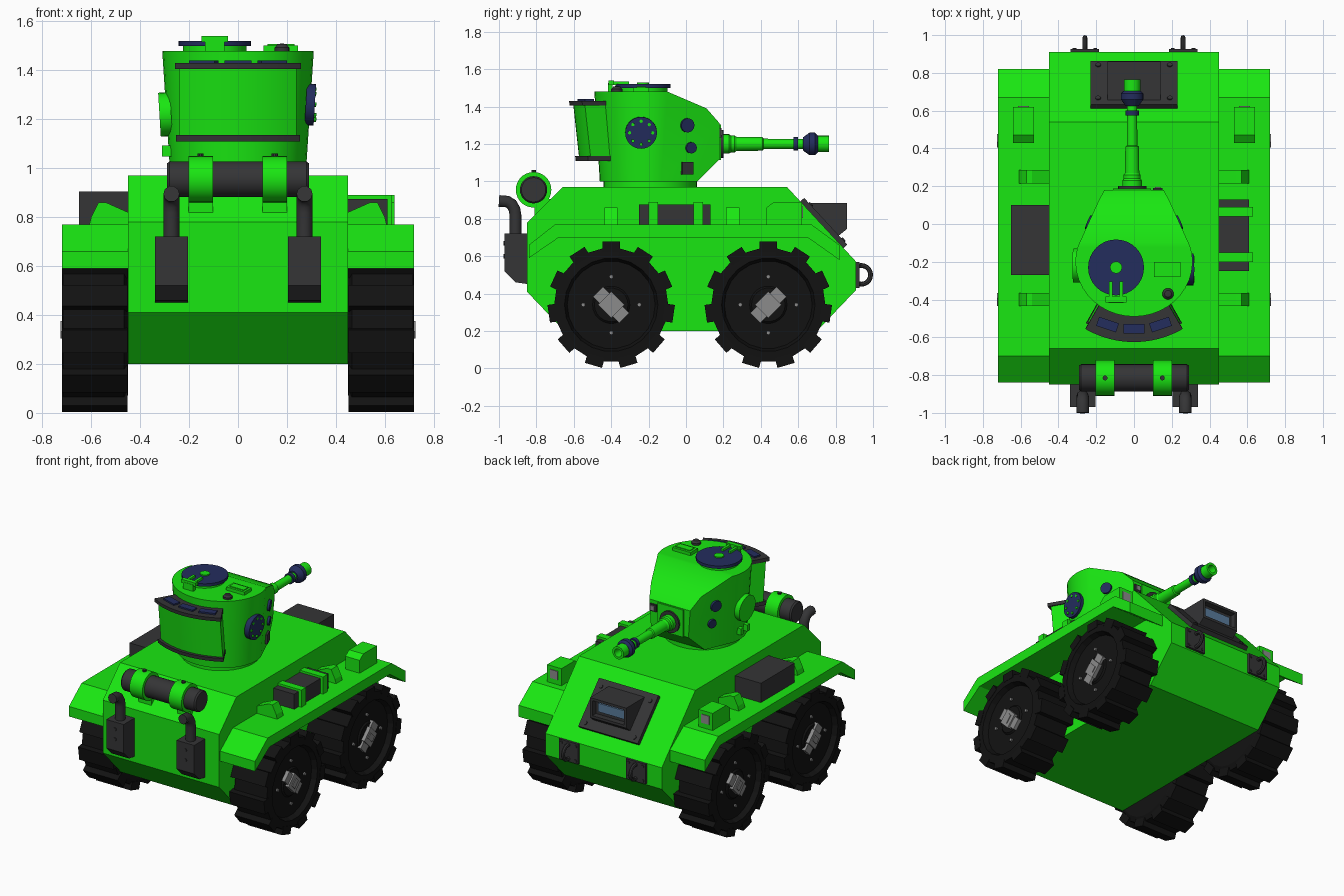
import bpy, bmesh
from math import sin, cos, pi, radians
from mathutils import Matrix, Vector

if "Cube" in bpy.data.objects:
    bpy.data.objects.remove(bpy.data.objects["Cube"])


def mat(name, rgb):
    m = bpy.data.materials.new(name)
    m.diffuse_color = (*rgb, 1)
    m.use_nodes = True
    m.node_tree.nodes["Principled BSDF"].inputs["Base Color"].default_value = m.diffuse_color
    return m


GREEN = mat("green", (0.01, 0.8, 0.006))
DARK = mat("dark_grey", (0.035, 0.035, 0.037))
NAVY = mat("navy", (0.017, 0.026, 0.11))
BLACK = mat("black", (0.006, 0.006, 0.006))
STEEL = mat("steel", (0.26, 0.26, 0.26))
GLASS = mat("glass", (0.1, 0.2, 0.33))


def finish(name, bm, m, smooth=False):
    bmesh.ops.recalc_face_normals(bm, faces=bm.faces)
    me = bpy.data.meshes.new(name)
    bm.to_mesh(me)
    bm.free()
    ob = bpy.data.objects.new(name, me)
    bpy.context.collection.objects.link(ob)
    me.materials.append(m)
    if smooth:
        bpy.ops.object.select_all(action='DESELECT')
        ob.select_set(True)
        bpy.context.view_layer.objects.active = ob
        bpy.ops.object.shade_smooth_by_angle(angle=radians(30))
    return ob


def loft_bm(a, b):
    bm = bmesh.new()
    va, vb = [bm.verts.new(p) for p in a], [bm.verts.new(p) for p in b]
    bm.faces.new(va)
    bm.faces.new(vb[::-1])
    for i in range(len(va)):
        j = (i + 1) % len(va)
        bm.faces.new((va[i], vb[i], vb[j], va[j]))
    return bm


def prism(name, yz, x0, x1, m):
    return finish(name, loft_bm([(x0, *p) for p in yz], [(x1, *p) for p in yz]), m)


def boxes(name, items, m):
    """items: (centre, size) or (centre, size, rotation matrix)"""
    bm = bmesh.new()
    for c, s, *r in items:
        rot = r[0] if r else Matrix.Identity(4)
        bmesh.ops.create_cube(bm, size=1, matrix=Matrix.Translation(c) @ rot @ Matrix.Diagonal((*s, 1)))
    return finish(name, bm, m)


def lathe(name, prof, origins, d, m, n=28, smooth=True):
    """revolve (radius, height) profile about direction d, at one or several origins"""
    bm = bmesh.new()
    rot = Vector(d).to_track_quat('Z', 'Y').to_matrix().to_4x4()
    for o in origins:
        b = bmesh.new()
        vs = [b.verts.new((r, 0, t)) for r, t in prof]
        es = [b.edges.new(p) for p in zip(vs, vs[1:])]
        bmesh.ops.spin(b, geom=vs + es, axis=(0, 0, 1), cent=(0, 0, 0), angle=2 * pi, steps=n)
        bmesh.ops.remove_doubles(b, verts=b.verts, dist=1e-5)
        b.transform(Matrix.Translation(o) @ rot)
        tmp = bpy.data.meshes.new("tmp")
        b.to_mesh(tmp)
        b.free()
        bm.from_mesh(tmp)
        bpy.data.meshes.remove(tmp)
    return finish(name, bm, m, smooth)


def disc(name, o, d, r, h, m, n=24):
    return lathe(name, [(0, -0.02), (r, -0.02), (r, h), (0, h)], o if isinstance(o, list) else [o], d, m, n)


# hull and fenders
prism("hull", [(-.65, .2), (-.85, .41), (-.85, .78), (-.66, .97), (.54, .97), (.91, .57), (.91, .42), (.7, .2)], -.45, .45, GREEN)
FENDER = [(-.84, .59), (-.84, .66), (-.7, .77), (.67, .77), (.82, .66), (.82, .58), (.65, .7), (-.68, .7)]
for s, side in ((-1, "left"), (1, "right")):
    prism(side + "_fender", FENDER, s * .45, s * .72, GREEN)
    # lamp housings with lenses, and wedge brackets
    prism(side + "_lamp_housing", [(.43, .76), (.43, .86), (.47, .89), (.62, .89), (.62, .76)], s * .53, s * .64, GREEN)
    boxes(side + "_lamp_lens", [((s * .585, .62, .835), (.06, .01, .06))], STEEL)
    for y in (-.4, .25):
        w = [(.45, .76), (.45, .82), (.54, .86), (.57, .86), (.6, .8), (.61, .76)]
        finish(side + "_bracket", loft_bm([(s * x, y - .035, z) for x, z in w], [(s * x, y + .035, z) for x, z in w]), GREEN)

    # wheels: tyre, lugs, bolts, hub
    for wy, end in ((-.4, "rear"), (.44, "front")):
        nm = f"{side}_{end}_"
        lathe(nm + "wheel", [(0, 0), (.27, 0), (.305, .015), (.305, .265), (.25, .27), (.235, .235), (.1, .235), (.09, .245), (0, .245)],
              [(s * .45, wy, .34)], (s, 0, 0), BLACK, 22, False)
        lugs = []
        for i in range(11):
            a = 2 * pi * i / 11 + pi / 2
            R = Matrix.Rotation(a, 4, 'X')
            lugs.append((Vector((s * .585, wy, .34)) + R @ Vector((0, .31, 0)), (.268, .055, .095), R))
        boxes(nm + "lugs", lugs, BLACK)
        disc(nm + "bolts", [(s * .685, wy + .15 * cos(k * pi / 2), .34 + .15 * sin(k * pi / 2)) for k in range(4)], (s, 0, 0), .011, .012, STEEL, 8)
        R = Matrix.Rotation(pi / 4 if wy > 0 else -pi / 4, 4, 'X')
        boxes(nm + "hub", [((s * .695, wy, .34), (.03, .2, .075), R), ((s * .7, wy, .34), (.04, .1, .1), R),
                           ((s * .71, wy, .34), (.03, .04, .06), R)], STEEL)

    # exhausts
    prism(side + "_exhaust_box", [(-.84, .72), (-.97, .72), (-.97, .52), (-.91, .46), (-.84, .45)], s * .205, s * .34, DARK)
    disc(side + "_exhaust_bolts", [(s * .272, -.97, .6), (s * .272, -.97, .67)], (0, -1, 0), .012, .006, DARK, 8)
    cu = bpy.data.curves.new(side + "_exhaust_pipe", 'CURVE')
    cu.dimensions = '3D'
    cu.bevel_depth, cu.bevel_resolution, cu.use_fill_caps = .033, 3, True
    sp = cu.splines.new('POLY')
    path = [(-.912, .7), (-.912, .82), (-.917, .85), (-.932, .877), (-.955, .892), (-1, .895)]
    sp.points.add(len(path) - 1)
    for p, (y, z) in zip(sp.points, path):
        p.co = (s * .272, y, z, 1)
    cu.materials.append(DARK)
    bpy.context.collection.objects.link(bpy.data.objects.new(side + "_exhaust_pipe", cu))

    # tow rings
    boxes(side + "_tow_plate", [((s * .26, .917, .5), (.15, .02, .14))], DARK)
    disc(side + "_tow_bolts", [(s * .26 + a, .925, .5 + b) for a in (-.055, .055) for b in (-.05, .05)], (0, 1, 0), .01, .008, DARK, 8)
    lathe(side + "_tow_ring", [(.05 + .013 * cos(t * pi / 4), .013 * sin(t * pi / 4)) for t in range(9)],
          [(s * .26, .937, .5)], (1, 0, 0), DARK, 20)

# stowage on the fenders
boxes("left_stowage_box", [((-.55, -.085, .83), (.2, .37, .15))], DARK)
boxes("right_stowage_roll", [((.53, -.06, .82), (.16, .38, .11))], DARK)
boxes("right_stowage_straps", [((.535, y, .825), (.19, .05, .13)) for y in (-.175, .065)], GREEN)

# rear drum with straps
lathe("rear_drum", [(0, -.29), (.065, -.29), (.073, -.28), (.073, .28), (.065, .29), (0, .29)], [(0, -.815, .955)], (1, 0, 0), DARK)
lathe("drum_straps", [(.07, -.05), (.095, -.05), (.095, .05), (.07, .05)], [(-.153, -.815, .955), (.15, -.815, .955)], (1, 0, 0), GREEN)
boxes("drum_brackets", [((x, -.76, .86), (.1, .1, .09)) for x in (-.153, .15)], GREEN)
disc("strap_bolts", [(x, -.815, 1.05) for x in (-.153, .15)], (0, 0, 1), .013, .01, DARK, 10)

# driver's hatch plate, hood and window
nrm, ang = Vector((0, .734, .679)), radians(-47.2)
boxes("driver_plate", [(Vector((0, .727, .768)) + nrm * .01, (.46, .34, .035), Matrix.Rotation(ang, 4, 'X'))], DARK)
disc("driver_plate_bolts", [Vector((x, y, .97 - (y - .54) * 1.081)) + nrm * .027 for x in (-.19, .19) for y in (.645, .82)], nrm, .014, .008, DARK, 10)
H = [(.6, .885), (.86, .885), (.86, .745), (.78, .68)]
bm = loft_bm([(-.14, *p) for p in H], [(.14, *p) for p in H])
bm.normal_update()
bmesh.ops.recalc_face_normals(bm, faces=bm.faces)
f = max(bm.faces, key=lambda f: f.calc_center_median().y)
bmesh.ops.inset_region(bm, faces=[f], thickness=.025)
f2 = bmesh.ops.extrude_face_region(bm, geom=[f])["geom"]
bmesh.ops.delete(bm, geom=[f], context='FACES_ONLY')
bmesh.ops.translate(bm, verts=[v for v in f2 if isinstance(v, bmesh.types.BMVert)], vec=(0, -.04, 0))
finish("driver_hood", bm, DARK)
boxes("driver_window", [((0, .824, .815), (.2, .012, .06))], GLASS)

# turret: rounded outline narrowing downward, cut by sloped front planes
half = [(.14, .25)] + [(.31 * cos(a), -.2 + .29 * sin(a)) for a in (radians(15 - i * 105 / 12) for i in range(13))]
plan = half + [(-x, y) for x, y in half[-2::-1]]
bm = loft_bm([(x * .9, -.2 + (y + .2) * .9, 1.0) for x, y in plan], [(x, y, 1.48) for x, y in plan])
cuts = [(-.1, 1.48), (.11, 1.39), (.18, 1.31), (.18, 1.12), (.06, 1.0)]
for (y0, z0), (y1, z1) in zip(cuts, cuts[1:]):
    bmesh.ops.bisect_plane(bm, geom=bm.verts[:] + bm.edges[:] + bm.faces[:], plane_co=(0, y0, z0),
                           plane_no=(0, z0 - z1, y1 - y0), clear_outer=True)
    bmesh.ops.holes_fill(bm, edges=bm.edges[:], sides=0)
finish("turret", bm, GREEN, True)
disc("turret_ring", (0, -.19, .97), (0, 0, 1), .25, .05, GREEN, 32)


# rear turret bin: curved sector with dark caps and vents
def sector(name, r0, r1, a, z0, z1, m):
    ts = [radians(-a + 2 * a * i / 12) for i in range(13)]
    ring = [(r1 * sin(t), -.11 - r1 * cos(t)) for t in ts] + [(r0 * sin(t), -.11 - r0 * cos(t)) for t in ts[::-1]]
    lean = lambda z: [(x, y + (1.43 - z) * .11, z) for x, y in ring]
    finish(name, loft_bm(lean(z0), lean(z1)), m, True)


sector("bin_body", .3, .495, 29, 1.12, 1.42, GREEN)
sector("bin_top_cap", .32, .515, 30, 1.405, 1.43, DARK)
sector("bin_bottom_cap", .3, .515, 29.5, 1.11, 1.135, DARK)
boxes("bin_vents", [((.445 * sin(t), -.11 - .445 * cos(t), 1.433), (.11, .05, .014), Matrix.Rotation(t, 4, 'Z'))
                    for t in (-.32, 0, .32)], NAVY)

# roof hatch, handle and fittings
disc("hatch_base", (-.095, -.23, 1.48), (0, 0, 1), .13, .02, GREEN)
disc("hatch_lid", (-.095, -.23, 1.52), (0, 0, 1), .148, 0, NAVY, 32)
disc("hatch_knob", (-.095, -.23, 1.52), (0, 0, 1), .032, .008, GREEN, 16)
boxes("hatch_handle", [((-.095, -.4, 1.528), (.11, .03, .025))] +
      [((-.095 + x, -.36, 1.525), (.018, .11, .02)) for x in (-.028, .028)] +
      [((-.095, -.405, 1.5), (.08, .025, .05))], GREEN)
boxes("roof_flap", [((.175, -.24, 1.485), (.14, .08, .035)), ((.175, -.24, 1.503), (.11, .05, .01))], GREEN)
lathe("roof_periscope", [(.03, 0), (.03, .018), (.018, .032), (0, .035)], [(.18, -.37, 1.475)], (0, 0, 1), DARK, 16)


# turret side fittings
def skin(y, z):
    k = .9 + .1 * (z - 1) / .48
    return k * (.3 - .426 * ((y + .2) / k - .075))


disc("right_port", (.297, -.24, 1.26), (1, 0, -.06), .085, .017, NAVY, 28)
disc("right_port_bolts", [(.312, -.24 + .062 * cos(k * pi / 4), 1.26 + .062 * sin(k * pi / 4)) for k in range(8)], (1, 0, -.06), .009, .008, GREEN, 8)
disc("left_port", (-.293, -.22, 1.22), (-1, 0, -.06), .09, .028, GREEN, 28)
boxes("left_port_steps", [((-.285, y, 1.07), (.05, .03, .045)) for y in (-.25, -.18)], GREEN)
for s, side in ((-1, "left"), (1, "right")):
    for y, z, r in ((.005, 1.3, .038), (.025, 1.18, .03)):
        disc(side + "_vision_port", (s * skin(y, z), y, z), (s * .92, .39, -.08), r, .014, NAVY, 16)
boxes("right_pistol_port", [((skin(.005, 1.07), .005, 1.07), (.03, .065, .065), Matrix.Rotation(radians(23), 4, 'Z'))], DARK)

# mantlet and gun
boxes("mantlet_frame", [((-.01, .178, 1.21), (.2, .02, .19))], GREEN)
disc("mantlet_collar", (-.01, .18, 1.2), (0, 1, 0), .075, .02, DARK, 20)
boxes("gun_sight", [((.125, .18, 1.26), (.05, .02, .05))], DARK)
boxes("gun_sight_lens", [((.125, .19, 1.26), (.03, .01, .03))], STEEL)
gun = [(-.01, 0, 1.2)]
lathe("gun_barrel", [(0, .15), (.052, .15), (.052, .23), (.045, .24), (.045, .26), (.038, .27), (.036, .41),
                     (.028, .415), (.026, .63), (0, .63)], gun, (0, 1, 0), GREEN, 20)
lathe("barrel_ring", [(.02, .575), (.036, .575), (.036, .6), (.02, .6)], gun, (0, 1, 0), NAVY, 20)
lathe("muzzle_cone", [(0, .625), (.035, .625), (.06, .66), (.06, .69), (.045, .705), (0, .705)], gun, (0, 1, 0), NAVY, 20)
lathe("muzzle_tip", [(.044, .69), (.044, .765), (.028, .765), (.024, .708), (0, .708)], gun, (0, 1, 0), GREEN, 20)
